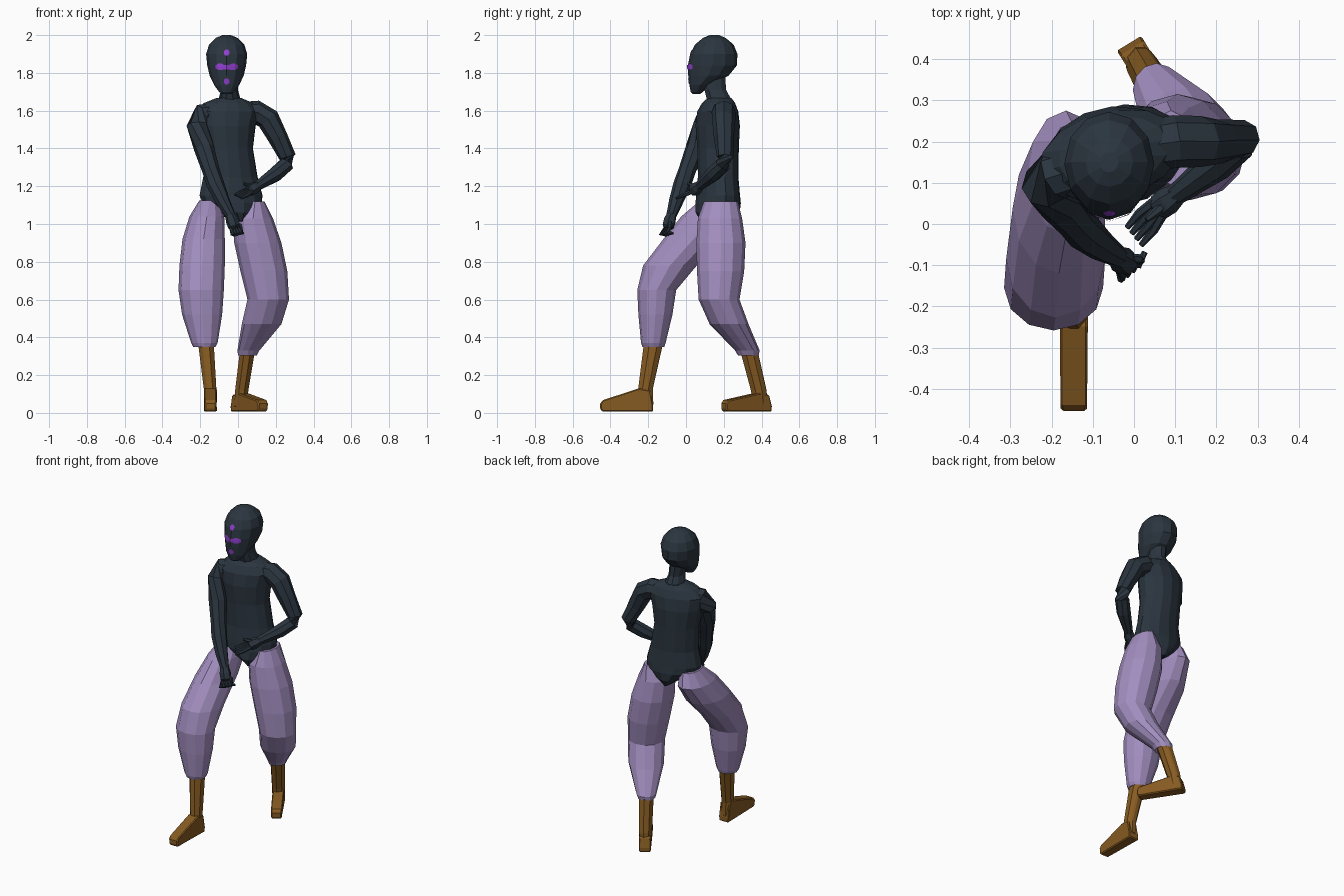
import bpy, bmesh, math
from mathutils import Vector, Matrix
from mathutils.bvhtree import BVHTree


def material(name, rgb):
    m = bpy.data.materials.new(name)
    m.diffuse_color = (*rgb, 1)
    return m


SLATE = material("dark slate", (0.024, 0.036, 0.050))
LILAC = material("lilac cloth", (0.36, 0.27, 0.52))
BROWN = material("brown leather", (0.24, 0.105, 0.016))
PURPLE = material("bright purple", (0.28, 0.05, 0.62))


def finish(bm, name, mat):
    bmesh.ops.recalc_face_normals(bm, faces=bm.faces)
    me = bpy.data.meshes.new(name)
    bm.to_mesh(me)
    bm.free()
    me.materials.append(mat)
    ob = bpy.data.objects.new(name, me)
    bpy.context.collection.objects.link(ob)
    return ob


def skin(bm, rings):
    """Join a list of point rings into a capped skin."""
    vs = [[bm.verts.new(p) for p in r] for r in rings]
    n = len(vs[0])
    for a, b in zip(vs, vs[1:]):
        for i in range(n):
            j = (i + 1) % n
            bm.faces.new((a[i], a[j], b[j], b[i]))
    bm.faces.new(vs[0][::-1])
    bm.faces.new(vs[-1])


def loft(name, mat, rings, sides=12, yaw=0):
    """Level elliptical rings: (x, y, z, rx, ry)."""
    rot = Matrix.Rotation(math.radians(yaw), 3, 'Z')
    out = []
    for x, y, z, rx, ry in rings:
        out.append([Vector((x, y, z)) + rot @ Vector((rx * math.cos(a), ry * math.sin(a), 0))
                    for a in (math.tau * i / sides for i in range(sides))])
    bm = bmesh.new()
    skin(bm, out)
    return finish(bm, name, mat)


def add_tube(bm, pts, sides=8):
    """Rings square to a path: (x, y, z, r)."""
    ps = [Vector(p[:3]) for p in pts]
    out = []
    for i, p in enumerate(ps):
        t = ps[min(i + 1, len(ps) - 1)] - ps[max(i - 1, 0)]
        q = t.to_track_quat('Z', 'Y')
        out.append([p + q @ Vector((math.cos(a), math.sin(a), 0)) * pts[i][3]
                    for a in (math.tau * k / sides for k in range(sides))])
    skin(bm, out)


def tubes(name, mat, paths, sides=8):
    bm = bmesh.new()
    for p in paths:
        add_tube(bm, p, sides)
    return finish(bm, name, mat)


# Head: egg with the chin pushed forward
HX = -0.06
head_rows = [(1.688, .035, .075, .025), (1.70, .025, .09, .04), (1.735, .018, .13, .066),
             (1.785, .012, .225, .09), (1.84, .010, .27, .103), (1.90, .022, .272, .109),
             (1.95, .048, .252, .093), (1.985, .09, .21, .058), (2.0, .125, .175, .022)]
head = loft("head", SLATE, [(HX, (a + b) / 2, z, rx, (b - a) / 2) for z, a, b, rx in head_rows])

# Neck
loft("neck", SLATE, [(-.05, .18, 1.60, .085, .085), (-.045, .175, 1.66, .058, .068),
                     (-.045, .155, 1.71, .045, .06), (-.055, .145, 1.80, .05, .065)], 10)

# Torso: hips narrow to a crotch, chest widens to sloping shoulders
loft("torso", SLATE, [(-.005, .165, 1.012, .022, .09), (-.015, .168, 1.06, .09, .118),
                      (-.03, .17, 1.11, .16, .118), (-.037, .17, 1.15, .172, .113),
                      (-.04, .17, 1.25, .148, .105), (-.055, .17, 1.40, .138, .108),
                      (-.06, .168, 1.52, .158, .115), (-.055, .168, 1.595, .178, .105),
                      (-.05, .172, 1.64, .135, .085), (-.048, .178, 1.668, .065, .062)],
     14, yaw=14)

# Arms
tubes("right_arm", SLATE, [[(-.10, .145, 1.585, .06), (-.19, .12, 1.575, .062),
                            (-.215, .095, 1.52, .058), (-.18, .05, 1.40, .053),
                            (-.142, .005, 1.28, .046), (-.12, -.02, 1.21, .047),
                            (-.08, -.053, 1.12, .038), (-.04, -.078, 1.045, .027)]])
tubes("left_arm", SLATE, [[(.0, .185, 1.585, .06), (.10, .20, 1.59, .064),
                           (.16, .20, 1.555, .062), (.21, .20, 1.46, .053),
                           (.262, .208, 1.355, .045), (.255, .195, 1.315, .042),
                           (.20, .145, 1.265, .042), (.10, .07, 1.20, .026)]])


# Hands: palm, four fingers and a thumb
def hand(name, wrist, palm, tips, thumb, spread):
    w, p = Vector(wrist), Vector(palm)
    s = Vector(spread)
    paths = [[(*w, .026), (*w.lerp(p, .5), .034), (*p, .032), (*(p + (p - w) * .12), .022)]]
    for i in range(4):
        k = i - 1.5
        base = p + s * k * .017
        pts = [base.lerp(p, .3)] + [Vector(t) + s * k * .019 for t in tips]
        paths.append([(*q, r) for q, r in zip(pts, (.013, .011, .007))])
    th = [w.lerp(p, .4), Vector(thumb[0]), Vector(thumb[1])]
    paths.append([(*q, r) for q, r in zip(th, (.014, .012, .007))])
    tubes(name, SLATE, paths, 6)


hand("right_hand", (-.043, -.076, 1.052), (-.02, -.095, .985),
     [(-.01, -.115, .95), (.005, -.085, .945)],
     [(.012, -.085, .99), (.02, -.09, .96)], (.75, .6, .2))
hand("left_hand", (.105, .073, 1.203), (.06, .04, 1.175),
     [(.03, .005, 1.16), (.0, -.03, 1.145)],
     [(.055, .03, 1.205), (.03, .01, 1.215)], (-.6, .75, .3))

# Baggy trouser legs
loft("right_trouser_leg", LILAC, [(-.15, .16, 1.125, .055, .085), (-.165, .125, 1.04, .092, .15),
                                  (-.182, .04, .92, .112, .16), (-.19, -.085, .78, .12, .142),
                                  (-.195, -.155, .65, .12, .103), (-.19, -.162, .52, .106, .09),
                                  (-.178, -.173, .37, .07, .065), (-.178, -.173, .35, .06, .058),
                                  (-.175, -.173, .36, .035, .04)])
loft("left_trouser_leg", LILAC, [(.09, .185, 1.12, .05, .09), (.08, .18, 1.03, .105, .117),
                                 (.105, .185, .90, .125, .13), (.137, .183, .75, .124, .125),
                                 (.16, .175, .60, .11, .108), (.125, .228, .47, .105, .103),
                                 (.055, .325, .33, .058, .065), (.05, .33, .305, .05, .055),
                                 (.05, .33, .315, .035, .038)])


# Boots: tapered shaft plus a wedge foot extruded from a side profile
def boot(side, heel, direction, shaft, ankle):
    bm = bmesh.new()
    skin(bm, [[Vector((x + rx * math.cos(a), y + ry * math.sin(a), z))
               for a in (math.tau * (i + .5) / 8 for i in range(8))] for x, y, z, rx, ry in shaft])
    d = Vector((*direction, 0)).normalized()
    n = Vector((-d.y, d.x, 0))
    profile = [(0, .006, .034), (.0, .035, .037), (.015, ankle, .034), (.075, ankle + .01, .034),
               (.265, .068, .034), (.28, .05, .03), (.28, .018, .03), (.268, .008, .03)]
    h = Vector((*heel, 0))
    skin(bm, [[h + d * u + n * w * k * f + Vector((0, 0, z)) for u, z, w in profile]
              for k, f in ((-1, 1), (1, 1))])
    ob = finish(bm, side + "_boot", BROWN)
    bev = ob.modifiers.new("soft edges", 'BEVEL')
    bev.width, bev.segments, bev.limit_method = .006, 1, 'ANGLE'
    bev.angle_limit = math.radians(50)


boot("right", (-.146, -.174), (0, -1),
     [(-.146, -.208, .04, .036, .038), (-.148, -.214, .13, .036, .042),
      (-.17, -.172, .37, .045, .055)], .12)
boot("left", (-.012, .438), (.52, -.85),
     [(.012, .395, .03, .034, .04), (.02, .385, .12, .038, .045),
      (.05, .333, .33, .043, .05)], .095)

# Face marks: thin patches laid on the head by casting rays from the front
dg = bpy.context.evaluated_depsgraph_get()
tree = BVHTree.FromObject(head, dg)


def face_mark(name, columns):
    """columns: (x offset, centre z, half height)."""
    bm = bmesh.new()
    grid = []
    for dx, z, hh in columns:
        col = []
        for k in (-1, 0, 1):
            hit = tree.ray_cast(Vector((HX + dx, -1, z + k * hh)), Vector((0, 1, 0)))[0]
            col.append(bm.verts.new(hit - Vector((0, .004, 0))))
        grid.append(col)
    for a, b in zip(grid, grid[1:]):
        for i in range(2):
            bm.faces.new((a[i], b[i], b[i + 1], a[i + 1]))
    ob = finish(bm, name, PURPLE)
    for p in ob.data.polygons:
        if p.normal.y > 0:
            p.flip()


for label, z in (("brow_dot", 1.907), ("chin_dot", 1.755)):
    face_mark(label, [(-.015, z, .006), (-.007, z, .016), (.007, z, .016), (.015, z, .006)])
face_mark("eye_bar", [(-.059, 1.832, .008), (-.045, 1.833, .017), (-.027, 1.832, .018),
                      (-.014, 1.83, .012), (0, 1.83, .012), (.014, 1.83, .012),
                      (.027, 1.832, .018), (.045, 1.833, .017), (.059, 1.832, .008)])
